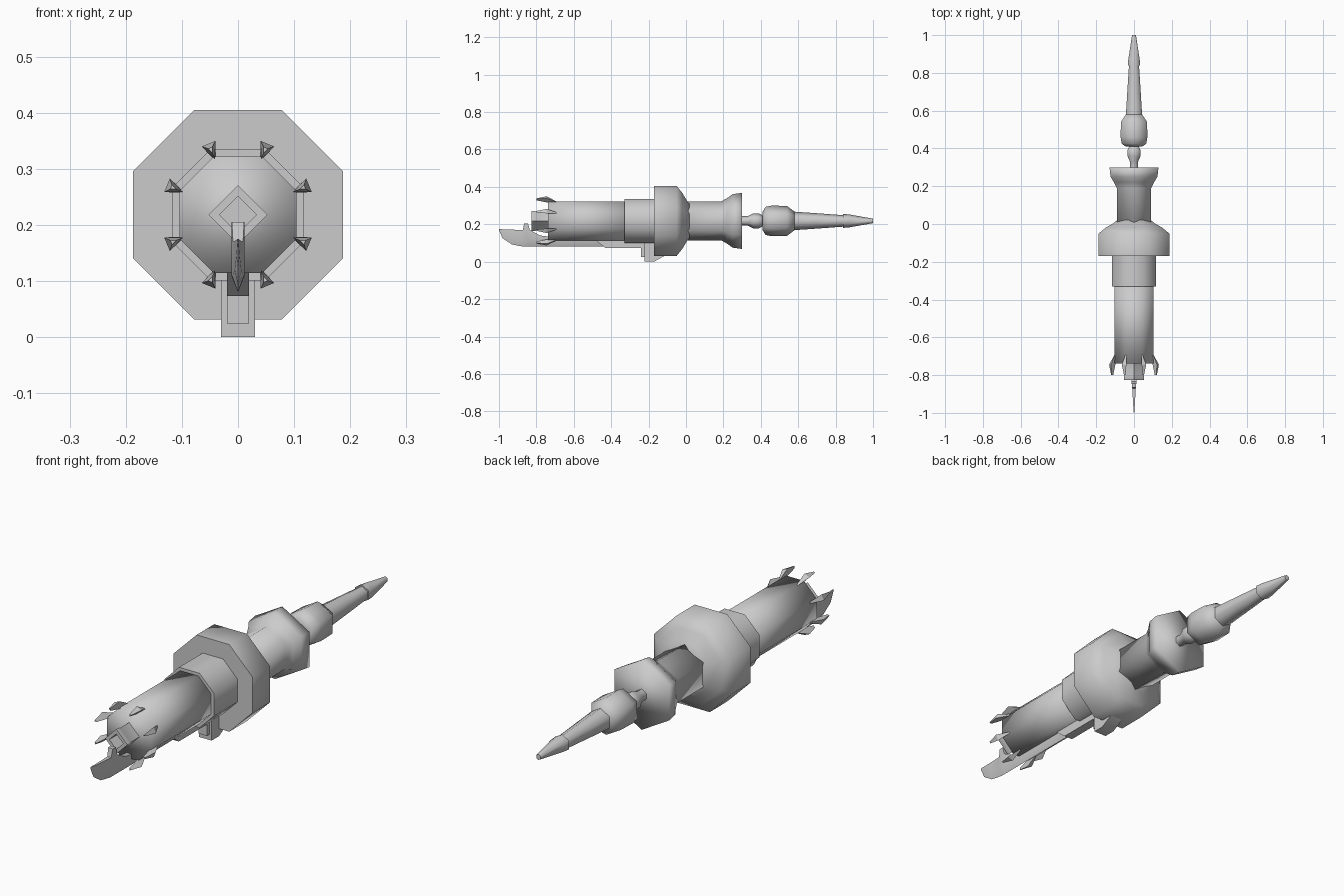
import bpy, bmesh, math

if "Cube" in bpy.data.objects:
    bpy.data.objects.remove(bpy.data.objects["Cube"])

AXIS_Z = 0.218
metal = bpy.data.materials.new("grey_metal")
metal.diffuse_color = (0.6, 0.6, 0.6, 1)
metal.use_nodes = True
metal.node_tree.nodes["Principled BSDF"].inputs["Base Color"].default_value = metal.diffuse_color


def finish(name, bm, angle=65):
    """Turn a bmesh into an object; angle 0 = flat, 180 = fully smooth."""
    bmesh.ops.recalc_face_normals(bm, faces=bm.faces)
    mesh = bpy.data.meshes.new(name)
    bm.to_mesh(mesh)
    bm.free()
    mesh.materials.append(metal)
    obj = bpy.data.objects.new(name, mesh)
    bpy.context.collection.objects.link(obj)
    if angle:
        bpy.ops.object.select_all(action='DESELECT')
        obj.select_set(True)
        bpy.context.view_layer.objects.active = obj
        bpy.ops.object.shade_smooth_by_angle(angle=math.radians(angle))
    return obj


def loft(name, rings, angle=65):
    """Skin a list of closed rings and cap both ends."""
    bm = bmesh.new()
    loops = [[bm.verts.new(p) for p in ring] for ring in rings]
    n = len(loops[0])
    for a, b in zip(loops, loops[1:]):
        for i in range(n):
            j = (i + 1) % n
            bm.faces.new((a[i], a[j], b[j], b[i]))
    bm.faces.new(loops[0])
    bm.faces.new(loops[-1])
    return finish(name, bm, angle)


def turned(name, profile, sides, start, angle=65):
    """Many-sided turning along y from (y, radius) pairs."""
    rings = []
    for y, r in profile:
        turn = [math.radians(start) + math.tau * i / sides for i in range(sides)]
        rings.append([(r * math.cos(t), y, AXIS_Z + r * math.sin(t)) for t in turn])
    return loft(name, rings, angle)


def extruded(name, outline, half):
    """Side outline of (y, z) points given a thickness in x."""
    return loft(name, [[(x, y, z) for y, z in outline] for x in (-half, half)], 30)


# Eight-sided front section
OCT = 1 / math.cos(math.pi / 8)
turned("barrel", [(-0.738, 0.104 * OCT), (-0.3, 0.104 * OCT)], 8, 22.5, 180)
turned("sleeve", [(-0.33, 0.117 * OCT), (-0.15, 0.117 * OCT)], 8, 22.5)
turned("collar", [(-0.17, 0.187 * OCT), (-0.05, 0.187 * OCT), (-0.02, 0.15 * OCT),
                  (0.005, 0.108 * OCT), (0.02, 0.09 * OCT)], 8, 22.5)

# Six-sided rear section
turned("rear_grip", [(-0.02, 0.105), (0.19, 0.105), (0.22, 0.122), (0.25, 0.143),
                     (0.30, 0.15)], 6, 90, 180)
turned("neck", [(0.29, 0.025), (0.33, 0.025), (0.36, 0.04), (0.39, 0.04), (0.425, 0.02)], 6, 90)
turned("bulb", [(0.41, 0.05), (0.425, 0.075), (0.46, 0.082), (0.54, 0.08),
                (0.58, 0.05)], 6, 90)
turned("spike_shaft", [(0.57, 0.05), (0.70, 0.041), (0.85, 0.03)], 6, 90)
turned("spike_tip", [(0.84, 0.037), (0.87, 0.035), (1.0, 0.012)], 6, 90)

# Square muzzle set on its corner, with a recessed bore
turned("muzzle", [(-0.76, 0.02), (-0.76, 0.033), (-0.825, 0.033), (-0.825, 0.053),
                  (-0.805, 0.053), (-0.80, 0.049), (-0.73, 0.049)], 4, 0, 30)

# Eight claws round the barrel mouth
CLAW = [(-0.80, 0.124, 0.004, 0.005), (-0.745, 0.122, 0.013, 0.015), (-0.69, 0.107, 0.003, 0.003)]
for k in range(8):
    t = math.radians(22.5 + 45 * k)
    c, s = math.cos(t), math.sin(t)
    rings = []
    for y, r, wide, deep in CLAW:
        section = [(r + deep, -wide), (r + deep, wide), (r - deep, 0)]
        rings.append([(a * c - b * s, y, AXIS_Z + a * s + b * c) for a, b in section])
    loft(f"claw_{k + 1}", rings, 30)

# Blade below the barrel: y, edge height, shoulder height, spine height, half width
STATIONS = [(-1.0, 0.168, 0.171, 0.175, 0.001), (-0.98, 0.125, 0.145, 0.173, 0.003),
            (-0.93, 0.092, 0.12, 0.171, 0.006), (-0.872, 0.081, 0.11, 0.17, 0.009),
            (-0.865, 0.08, 0.11, 0.205, 0.011), (-0.845, 0.08, 0.11, 0.205, 0.012),
            (-0.835, 0.08, 0.11, 0.17, 0.012), (-0.78, 0.08, 0.11, 0.14, 0.012),
            (-0.70, 0.08, 0.11, 0.13, 0.012), (-0.40, 0.08, 0.11, 0.13, 0.012)]
loft("blade", [[(0, y, e), (w, y, m), (w, y, t), (-w, y, t), (-w, y, m)]
               for y, e, m, t, w in STATIONS], 30)

# Under-barrel mount and its clamp block
extruded("blade_mount", [(-0.49, 0.12), (-0.43, 0.073), (-0.24, 0.073), (-0.24, 0.024),
                         (-0.20, 0.024), (-0.20, 0.12)], 0.02)
extruded("clamp_block", [(-0.222, 0.115), (-0.222, 0.0), (-0.17, 0.0), (-0.11, 0.034),
                         (-0.11, 0.115)], 0.03)
